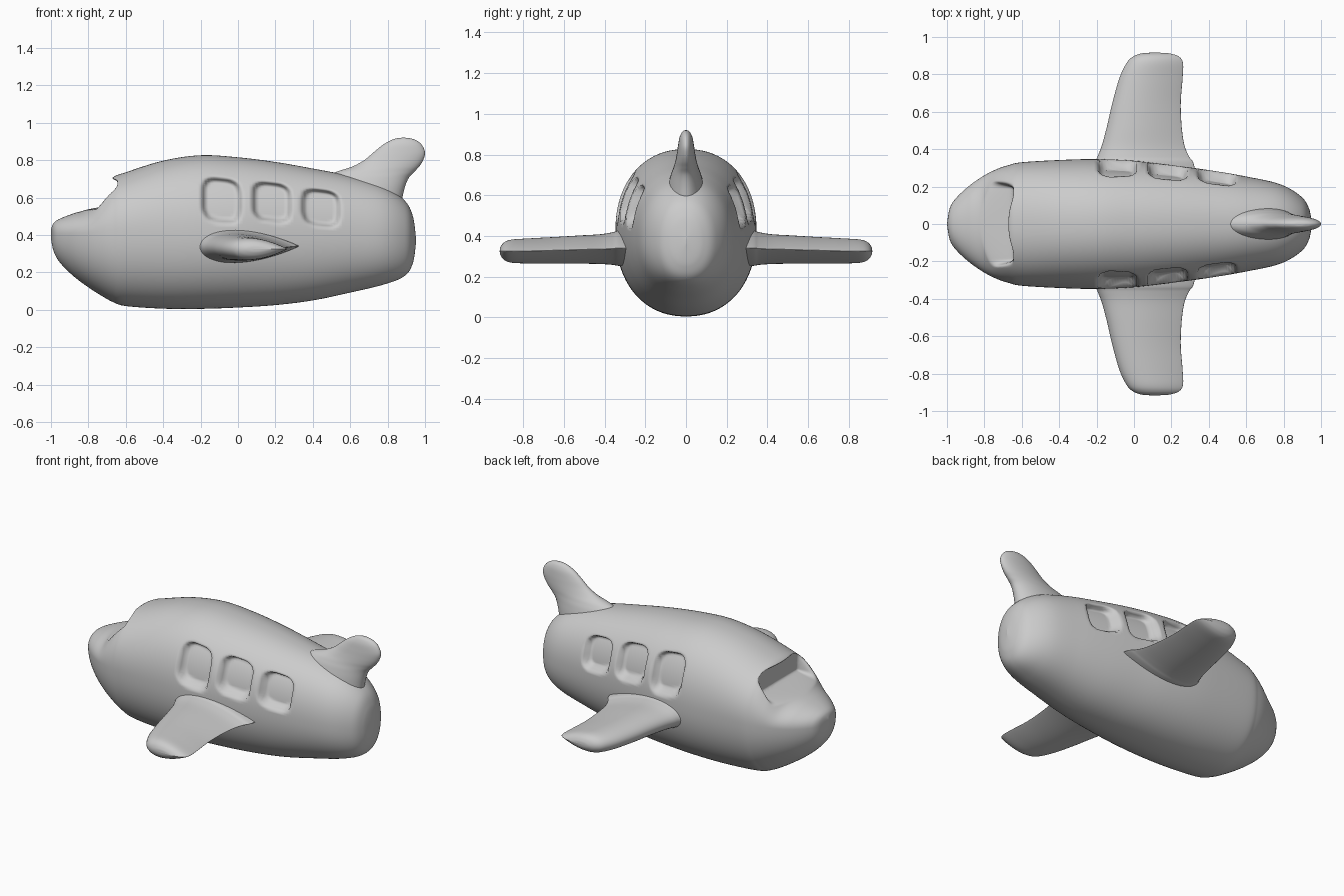
import bpy, bmesh, math

grey = bpy.data.materials.new("light grey")
grey.diffuse_color = (0.6, 0.6, 0.6, 1)


def spline(rows, steps):
    """Catmull-Rom curve through rows of numbers."""
    out = []
    n = len(rows)
    for i in range(n - 1):
        p0, p1, p2, p3 = (rows[max(i - 1, 0)], rows[i], rows[i + 1], rows[min(i + 2, n - 1)])
        for s in range(steps):
            t = s / steps
            out.append([0.5 * (2 * b + (c - a) * t + (2 * a - 5 * b + 4 * c - d) * t * t
                               + (3 * b - a - 3 * c + d) * t ** 3)
                        for a, b, c, d in zip(p0, p1, p2, p3)])
    out.append(list(rows[-1]))
    return out


def loft(name, rings, deform=None):
    """Skin closed rings of points, close both ends, smooth shade."""
    bm = bmesh.new()
    loops = [[bm.verts.new(p) for p in ring] for ring in rings]
    n = len(loops[0])
    for a, b in zip(loops, loops[1:]):
        for i in range(n):
            j = (i + 1) % n
            bm.faces.new((a[i], a[j], b[j], b[i]))
    bm.faces.new(loops[0][::-1])
    bm.faces.new(loops[-1])
    if deform:
        for v in bm.verts:
            deform(v.co)
    bmesh.ops.remove_doubles(bm, verts=bm.verts, dist=0.0002)
    bmesh.ops.recalc_face_normals(bm, faces=bm.faces)
    for f in bm.faces:
        f.smooth = True
    me = bpy.data.meshes.new(name)
    bm.to_mesh(me)
    bm.free()
    me.materials.append(grey)
    ob = bpy.data.objects.new(name, me)
    bpy.context.collection.objects.link(ob)
    return ob


def smooth(a, b, x):
    t = min(max((x - a) / (b - a), 0), 1)
    return t * t * (3 - 2 * t)


def power(v, e):
    return math.copysign(abs(v) ** e, v)


# Recesses: three side windows (centre x, centre z, half width, half height) and windshield
WINDOWS = [(-0.088, 0.585, 0.108, 0.122), (0.18, 0.575, 0.108, 0.108), (0.443, 0.545, 0.105, 0.1)]


def press_recesses(co):
    x, y, z = co
    if z > 0.4 and abs(y) > 0.1:
        for cx, cz, a, b in WINDOWS:
            dx = x - cx
            dz = z - cz + 0.12 * dx
            q = (abs(dx / a) ** 3.6 + abs(dz / b) ** 3.6) ** (1 / 3.6)
            co.y -= math.copysign(0.055 * (1 - smooth(0.78, 1.02, q)), y)
    if x < -0.645 and z > 0.5:
        m = smooth(0.53, 0.575, z) * (1 - smooth(0.685, 0.708, z)) * (1 - smooth(0.19, 0.23, abs(y)))
        co.x += (-0.645 - x) * m


# Fuselage stations: x, top z, bottom z, half width, height of widest point
BODY = [(-1.0, 0.43, 0.38, 0.0, 0.405), (-0.985, 0.465, 0.31, 0.085, 0.405),
        (-0.95, 0.488, 0.25, 0.14, 0.405), (-0.88, 0.515, 0.18, 0.205, 0.405),
        (-0.8, 0.545, 0.12, 0.26, 0.41), (-0.73, 0.64, 0.075, 0.295, 0.415),
        (-0.67, 0.707, 0.042, 0.315, 0.415), (-0.6, 0.735, 0.02, 0.33, 0.42),
        (-0.4, 0.797, 0.006, 0.342, 0.42), (-0.2, 0.826, 0.005, 0.347, 0.42),
        (0.0, 0.815, 0.012, 0.338, 0.42), (0.2, 0.79, 0.025, 0.315, 0.42),
        (0.4, 0.755, 0.05, 0.288, 0.41), (0.6, 0.715, 0.092, 0.254, 0.4),
        (0.78, 0.66, 0.135, 0.213, 0.39), (0.89, 0.585, 0.18, 0.15, 0.38),
        (0.935, 0.5, 0.25, 0.085, 0.375), (0.952, 0.38, 0.36, 0.0, 0.37)]
rings = []
for x, top, bot, w, zc in spline(BODY, 14):
    ring = []
    for i in range(176):
        t = 2 * math.pi * i / 176
        c, s = math.cos(t), math.sin(t)
        h = top - zc if s > 0 else zc - bot
        ring.append((x, w * power(c, 0.91), zc + h * power(s, 0.91)))
    rings.append(ring)
loft("fuselage", rings, press_recesses)

# Wings: distance from centre, leading x, trailing x, mid z, half thickness
WING = [(0.2, -0.23, 0.34, 0.34, 0.095), (0.32, -0.21, 0.32, 0.34, 0.088),
        (0.36, -0.195, 0.295, 0.338, 0.08), (0.42, -0.172, 0.27, 0.335, 0.073),
        (0.52, -0.145, 0.255, 0.333, 0.069), (0.65, -0.115, 0.25, 0.329, 0.065),
        (0.78, -0.078, 0.26, 0.326, 0.061), (0.86, -0.04, 0.262, 0.325, 0.056),
        (0.895, -0.005, 0.24, 0.325, 0.042), (0.912, 0.04, 0.19, 0.325, 0.02),
        (0.916, 0.09, 0.13, 0.325, 0.001)]
for side, label in ((1, "left_wing"), (-1, "right_wing")):
    rings = []
    for y, lead, trail, zc, h in spline(WING, 6):
        ring = []
        for i in range(48):
            t = 2 * math.pi * i / 48
            u = (1 - math.cos(t)) / 2
            z = math.sin(t) * (abs(math.cos(t / 2)) + 0.06) / 0.82
            ring.append((lead + (trail - lead) * u, side * y, zc + h * z))
        rings.append(ring)
    loft(label, rings)

# Tail fin: z, leading x, trailing x, half thickness
FIN = [(0.55, 0.45, 0.87, 0.10), (0.64, 0.45, 0.888, 0.09), (0.7, 0.47, 0.91, 0.075),
       (0.735, 0.52, 0.94, 0.062), (0.765, 0.61, 0.968, 0.053), (0.8, 0.675, 0.99, 0.046),
       (0.84, 0.723, 1.0, 0.04), (0.88, 0.772, 0.984, 0.033), (0.905, 0.815, 0.955, 0.023),
       (0.917, 0.85, 0.92, 0.012), (0.92, 0.88, 0.89, 0.001)]
rings = []
for z, lead, trail, h in spline(FIN, 6):
    ring = []
    for i in range(48):
        t = 2 * math.pi * i / 48
        ring.append(((lead + trail) / 2 - (trail - lead) / 2 * math.cos(t), h * math.sin(t), z))
    rings.append(ring)
loft("tail_fin", rings)
